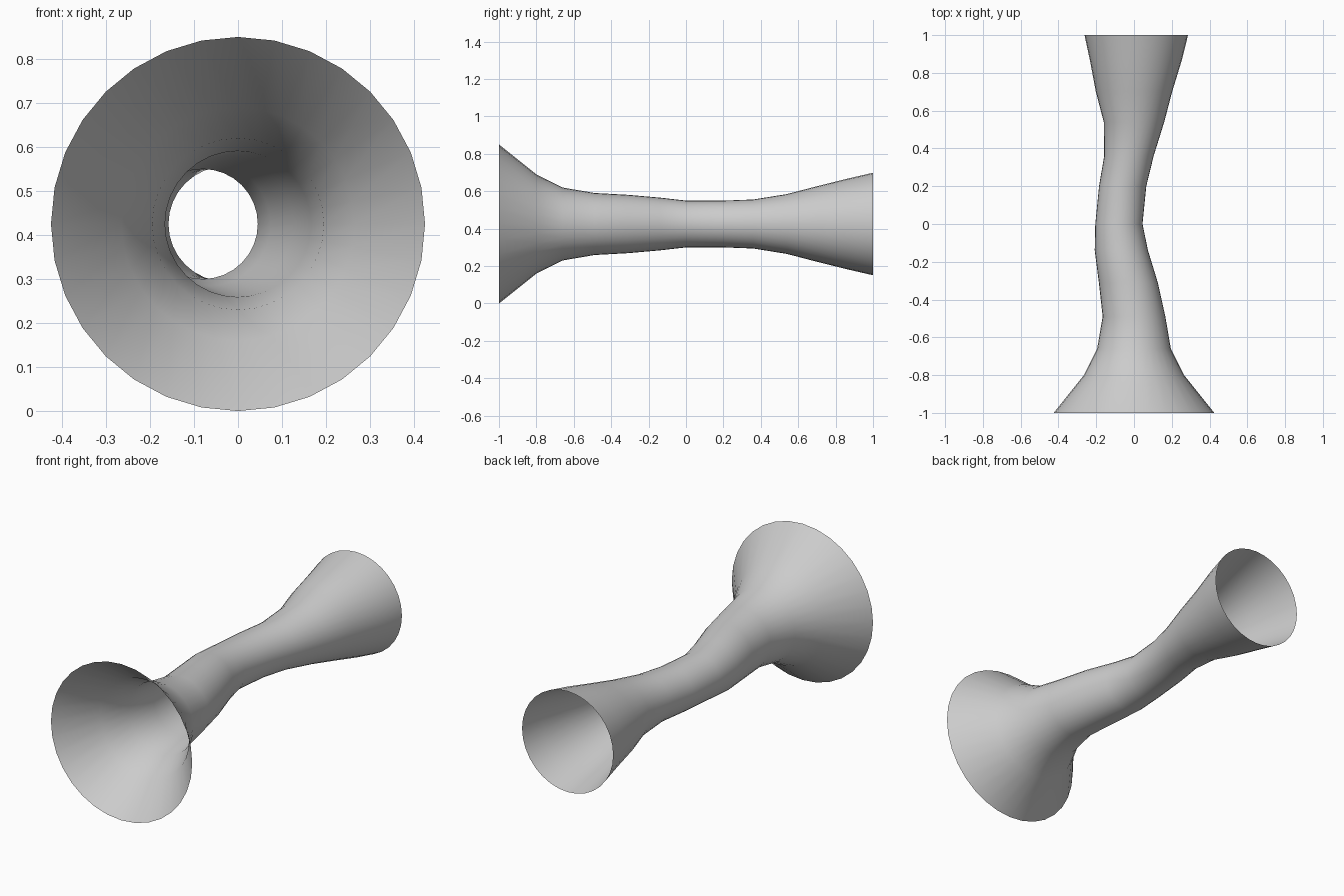
import bpy, bmesh
from math import sin, cos, tau

if "Cube" in bpy.data.objects:
    bpy.data.objects.remove(bpy.data.objects["Cube"])

SIDES = 32
AXIS_Z = 0.425
# stations along the tube: (y, centre x, radius)
STATIONS = [
    (-1.0, 0, 0.425), (-0.8, 0, 0.265), (-0.66, 0, 0.195),
    (-0.49, 0, 0.166), (-0.31, -0.03, 0.156), (-0.14, -0.067, 0.141),
    (0.0, -0.08, 0.125), (0.2, -0.06, 0.125), (0.36, -0.027, 0.131),
    (0.54, 0, 0.16), (0.7, 0.0, 0.202), (0.87, 0.01, 0.244), (1.0, 0.012, 0.274),
]

# open, thin-walled flared tube lofted through circular rings
bm = bmesh.new()
rings = [[bm.verts.new((cx + r * sin(tau * i / SIDES), y, AXIS_Z + r * cos(tau * i / SIDES)))
          for i in range(SIDES)] for y, cx, r in STATIONS]
for a, b in zip(rings, rings[1:]):
    for i in range(SIDES):
        j = (i + 1) % SIDES
        f = bm.faces.new((a[i], b[i], b[j], a[j]))
        f.smooth = True
# make normals face outward
bm.normal_update()
f = next(iter(bm.faces))
c = f.calc_center_median()
if f.normal.z * (c.z - AXIS_Z) < 0:
    bmesh.ops.reverse_faces(bm, faces=bm.faces[:])

mesh = bpy.data.meshes.new("flared_tube")
bm.to_mesh(mesh)
bm.free()
tube = bpy.data.objects.new("flared_tube", mesh)
bpy.context.collection.objects.link(tube)
